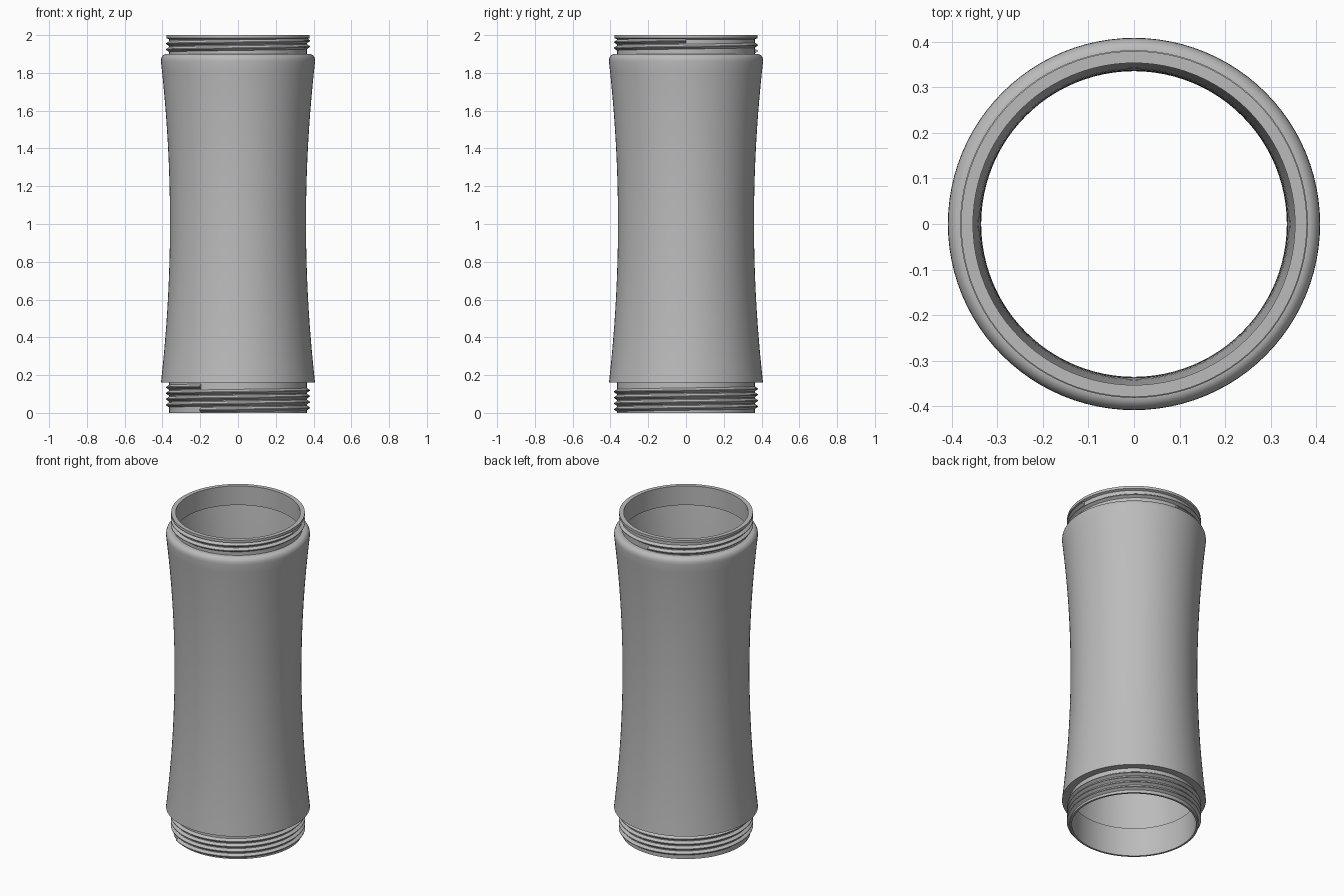
import bpy, bmesh, math

cube = bpy.data.objects.get("Cube")
if cube:
    bpy.data.objects.remove(cube, do_unlink=True)

SEGMENTS = 96
BORE, ROOT, CREST = 0.353, 0.365, 0.381
PITCH = 0.031
WALL = 0.025

grey = bpy.data.materials.new("satin grey")
grey.use_nodes = True
colour = (0.5, 0.5, 0.5, 1)
grey.diffuse_color = colour
grey.node_tree.nodes["Principled BSDF"].inputs["Base Color"].default_value = colour


def finish(name, bm):
    bmesh.ops.recalc_face_normals(bm, faces=bm.faces)
    mesh = bpy.data.meshes.new(name)
    bm.to_mesh(mesh)
    bm.free()
    mesh.materials.append(grey)
    obj = bpy.data.objects.new(name, mesh)
    bpy.context.collection.objects.link(obj)
    bpy.ops.object.select_all(action='DESELECT')
    obj.select_set(True)
    bpy.context.view_layer.objects.active = obj
    bpy.ops.object.shade_smooth_by_angle(angle=math.radians(30))
    return obj


def bridge(bm, a, b):
    for i in range(len(a)):
        j = (i + 1) % len(a)
        bm.faces.new((a[i], a[j], b[j], b[i]))


def ring_at(bm, section, angle, lift=0.0):
    c, s = math.cos(angle), math.sin(angle)
    return [bm.verts.new((r * c, r * s, z + lift)) for r, z in section]


def lathe(name, section):
    """Revolve a closed (radius, height) section around z."""
    bm = bmesh.new()
    rings = [ring_at(bm, section, math.tau * i / SEGMENTS) for i in range(SEGMENTS)]
    for i in range(SEGMENTS):
        bridge(bm, rings[i], rings[(i + 1) % SEGMENTS])
    return finish(name, bm)


def thread(name, z_start, turns, start_angle):
    """Sweep a V-shaped ridge along a right-handed helix."""
    bm = bmesh.new()
    half = PITCH * 0.48
    section = [(ROOT - 0.003, -half), (CREST, -0.002), (CREST, 0.002), (ROOT - 0.003, half)]
    steps = int(turns * SEGMENTS)
    rings = [ring_at(bm, section, start_angle + math.tau * i / SEGMENTS,
                     z_start + PITCH * i / SEGMENTS) for i in range(steps + 1)]
    for a, b in zip(rings, rings[1:]):
        bridge(bm, a, b)
    bm.faces.new(rings[0])
    bm.faces.new(rings[-1])
    return finish(name, bm)


def waist(z):
    return 0.36 + 0.048 * ((z - 1.01) / 0.85) ** 2


# Waisted hollow body with a rounded top shoulder and a sharp lower edge
N = 32
outer = [(waist(z), z) for z in (0.16 + 1.7 * i / N for i in range(N + 1))]
shoulder = [(0.38 + 0.028 * math.cos(a), 1.865 + 0.035 * math.sin(a))
            for a in (math.pi / 2 * i / 6 for i in range(1, 7))]
inner = [(waist(z) - WALL, z) for z in (1.88 - 1.7 * i / N for i in range(N + 1))]
lathe("body_shell", outer + shoulder + [(ROOT, 1.9), (ROOT, 1.88)]
      + inner + [(ROOT, 0.18), (ROOT, 0.16)])

# Upper neck with a plain rim, and lower neck
lathe("upper_neck", [(BORE, 1.88), (ROOT, 1.88), (ROOT, 1.978),
                     (0.379, 1.984), (0.379, 2.0), (BORE, 2.0)])
lathe("lower_neck", [(BORE, 0.0), (ROOT, 0.0), (ROOT, 0.18), (BORE, 0.18)])

# Screw threads
thread("upper_thread", 1.916, 1.75, math.pi / 2)
thread("lower_thread", 0.016, 4.0, -0.68 * math.pi)
